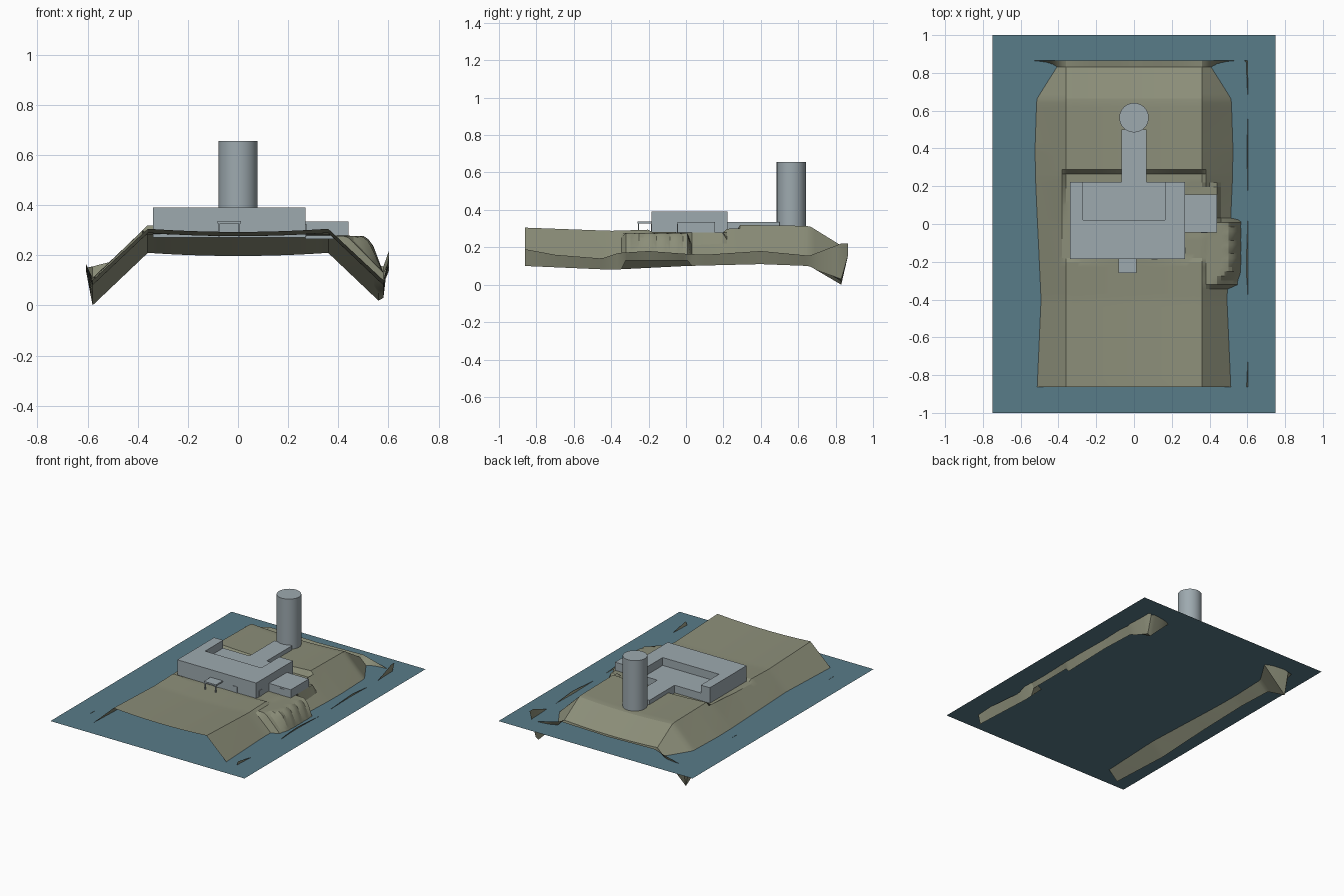
import bpy, bmesh, math

if "Cube" in bpy.data.objects:
    bpy.data.objects.remove(bpy.data.objects["Cube"])


def material(name, rgb):
    m = bpy.data.materials.new(name)
    m.use_nodes = True
    m.diffuse_color = (*rgb, 1)
    m.node_tree.nodes["Principled BSDF"].inputs["Base Color"].default_value = (*rgb, 1)
    return m


STONE = material("pale grey concrete", (0.34, 0.40, 0.43))
GRASS = material("dry olive ground", (0.26, 0.27, 0.19))
WATER = material("blue water", (0.098, 0.20, 0.25))


def finish(bm, name, mat):
    mesh = bpy.data.meshes.new(name)
    bm.to_mesh(mesh)
    bm.free()
    mesh.materials.append(mat)
    ob = bpy.data.objects.new(name, mesh)
    bpy.context.collection.objects.link(ob)
    return ob


def smooth(ob, degrees):
    bpy.ops.object.select_all(action="DESELECT")
    ob.select_set(True)
    bpy.context.view_layer.objects.active = ob
    bpy.ops.object.shade_smooth_by_angle(angle=math.radians(degrees))


def box(name, x, y, z, mat=STONE):
    bm = bmesh.new()
    bmesh.ops.create_cube(bm, size=1)
    for v in bm.verts:
        for i, (lo, hi) in enumerate((x, y, z)):
            v.co[i] = (lo + hi) / 2 + v.co[i] * (hi - lo)
    return finish(bm, name, mat)


def prism(name, outline, z0, z1):
    bm = bmesh.new()
    face = bm.faces.new([bm.verts.new((x, y, z0)) for x, y in outline])
    up = bmesh.ops.extrude_face_region(bm, geom=[face])
    for v in up["geom"]:
        if isinstance(v, bmesh.types.BMVert):
            v.co.z = z1
    bmesh.ops.recalc_face_normals(bm, faces=bm.faces)
    return finish(bm, name, STONE)


def lerp_points(points, t):
    if t <= points[0][0]:
        return points[0][1]
    for (a, va), (b, vb) in zip(points, points[1:]):
        if t <= b:
            return va + (vb - va) * (t - a) / (b - a)
    return points[-1][1]


# Water sheet
bm = bmesh.new()
bm.faces.new([bm.verts.new((x, y, 0.163)) for x, y in
              ((-0.75, -1), (0.75, -1), (0.75, 1), (-0.75, 1))])
finish(bm, "water", WATER)

# Headland: open ground sheet with sloping flanks and upturned rims
CROWN = [(-0.86, 0.293), (-0.4, 0.276), (0, 0.288), (0.25, 0.308), (0.66, 0.302), (0.83, 0.197)]
FOOT = [(-0.86, 0.10), (-0.4, 0.08), (0, 0.10), (0.4, 0.11), (0.66, 0.10), (0.83, 0.0)]
RIM_LEFT = [(-0.86, 0.19), (-0.7, 0.16), (-0.45, 0.14), (-0.36, 0.17), (-0.2, 0.18),
            (0, 0.165), (0.1, 0.16), (0.4, 0.18), (0.66, 0.155), (0.83, 0.22)]
RIM_RIGHT = [(-0.86, 0.155), (-0.74, 0.166), (-0.6, 0.15), (0, 0.14), (0.34, 0.167),
             (0.5, 0.15), (0.83, 0.14)]
RIM_BACK = [(0, 0.203), (0.36, 0.212), (0.55, 0.163), (0.6, 0.15)]


def ground(x, y):
    if y > 0.84:
        return lerp_points(RIM_BACK, abs(x)) + (0.07 if x > 0.59 else 0)
    if abs(x) > 0.59:
        return lerp_points(RIM_LEFT if x > 0 else RIM_RIGHT, y)
    shoulder = lerp_points(CROWN, y) + 0.012 * min(1, abs(x) / 0.35) ** 2
    z = lerp_points([(0.36, shoulder), (0.58, lerp_points(FOOT, y))], abs(x))
    if x > 0.57 and y > 0.7:
        z += 0.03 * (y - 0.7) / 0.13
    # levelled building plots
    if -0.37 < x < 0.37 and -0.19 < y < 0.28:
        z = min(z, 0.282)
    if 0.26 < x < 0.46 and -0.06 < y < 0.21:
        z = 0.278
    # made-up terrace ending in a steep bank
    if x > 0.36 and -0.34 < y < 0.02:
        edge = 0.53 - 0.9 * max(0, -0.24 - y) + 0.008 * math.sin(y * 90)
        z = max(z, lerp_points([(edge - 0.03, 0.277), (edge, 0.25), (0.58, 0.13)], x))
    return z


xs = [-0.607] + [-0.58 + 0.02 * i for i in range(59)] + [0.603]
ys = [-0.862 + 1.692 * j / 72 for j in range(73)] + [0.866]
bm = bmesh.new()
rows = [[bm.verts.new((x, y, ground(x, y))) for x in xs] for y in ys]
for r0, r1 in zip(rows, rows[1:]):
    for i in range(len(xs) - 1):
        bm.faces.new((r0[i], r0[i + 1], r1[i + 1], r1[i]))
smooth(finish(bm, "headland", GRASS), 20)

# Main hall: U-shaped block open towards the back
prism("main_hall", [(-0.34, -0.185), (0.27, -0.185), (0.27, 0.222), (0.165, 0.222),
                    (0.165, 0.022), (-0.27, 0.022), (-0.27, 0.222), (-0.34, 0.222)], 0.27, 0.39)

# Lower blocks
box("courtyard_block", (-0.27, 0.165), (0.022, 0.222), (0.27, 0.335))
box("tower_passage", (-0.067, 0.067), (0.222, 0.5), (0.27, 0.335))
box("side_annex", (0.27, 0.44), (-0.045, 0.155), (0.265, 0.335))

# Tower
bm = bmesh.new()
bmesh.ops.create_cone(bm, cap_ends=True, segments=32, radius1=0.078, radius2=0.078, depth=0.385)
bmesh.ops.translate(bm, verts=bm.verts, vec=(0, 0.563, 0.4625))
smooth(finish(bm, "round_tower", STONE), 30)

# Entrance canopy on two posts
box("canopy", (-0.082, 0.012), (-0.26, -0.185), (0.327, 0.337))
for side, x in (("right", -0.075), ("left", 0.005)):
    box("canopy_post_" + side, (x - 0.003, x + 0.003), (-0.257, -0.251), (0.27, 0.328))

# Doors
for name, x0, x1, y in (("entrance_door_right", -0.055, -0.037, -0.185),
                        ("entrance_door_left", -0.034, -0.016, -0.185),
                        ("hall_door", 0.093, 0.125, -0.185),
                        ("annex_door", 0.355, 0.388, -0.045)):
    box(name, (x0, x1), (y - 0.003, y + 0.002), (0.275, 0.325))
box("hall_side_door", (0.268, 0.273), (-0.155, -0.125), (0.275, 0.325))
